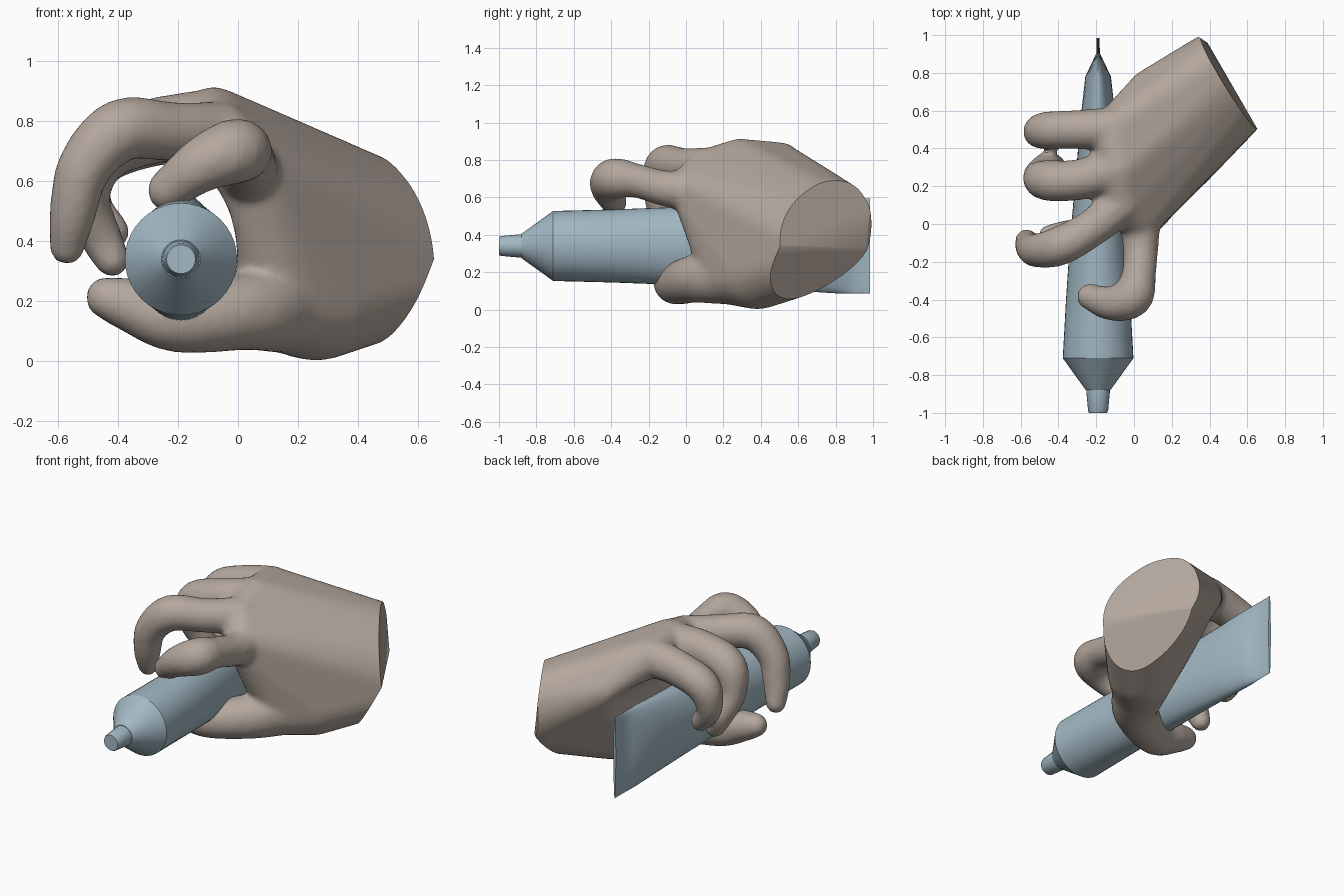
import bpy, bmesh
from math import sin, cos, pi
from mathutils import Vector, Matrix

if "Cube" in bpy.data.objects:
    bpy.data.objects.remove(bpy.data.objects["Cube"])


def material(name, rgb):
    m = bpy.data.materials.new(name)
    m.diffuse_color = (*rgb, 1)
    m.use_nodes = True
    m.node_tree.nodes["Principled BSDF"].inputs["Base Color"].default_value = m.diffuse_color
    return m


def loft(bm, rings):
    """Skin closed rings of points and cap both ends."""
    loops = [[bm.verts.new(p) for p in r] for r in rings]
    n = len(loops[0])
    for a, b in zip(loops, loops[1:]):
        for i in range(n):
            j = (i + 1) % n
            bm.faces.new((a[i], a[j], b[j], b[i]))
    bm.faces.new(loops[0][::-1])
    bm.faces.new(loops[-1])


def finish(bm, name, mat, angle):
    bmesh.ops.recalc_face_normals(bm, faces=bm.faces)
    me = bpy.data.meshes.new(name)
    bm.to_mesh(me)
    bm.free()
    ob = bpy.data.objects.new(name, me)
    bpy.context.collection.objects.link(ob)
    me.materials.append(mat)
    bpy.ops.object.select_all(action='DESELECT')
    ob.select_set(True)
    bpy.context.view_layer.objects.active = ob
    bpy.ops.object.shade_smooth_by_angle(angle=angle)
    return ob


def tube_part(name, profile, sides=40, cx=-0.19, cz=0.34):
    """Elliptical sections along y: (y, half width, half height)."""
    bm = bmesh.new()
    loft(bm, [[(cx + w * cos(2 * pi * i / sides), y, cz + h * sin(2 * pi * i / sides))
               for i in range(sides)] for y, w, h in profile])
    return finish(bm, name, tube_mat, 0.5)


def bake(ob):
    """Apply the modifiers and return the result as a bmesh."""
    dg = bpy.context.evaluated_depsgraph_get()
    bm = bmesh.new()
    bm.from_mesh(bpy.data.meshes.new_from_object(ob.evaluated_get(dg)))
    bpy.data.objects.remove(ob)
    return bm


def ball(bm, x, y, z, r):
    bmesh.ops.create_uvsphere(bm, u_segments=16, v_segments=10, radius=r,
                              matrix=Matrix.Translation((x, y, z)))


def limb(bm, pts, steps=9):
    """Overlapping spheres along a smooth path of (x, y, z, radius)."""
    p = [Vector(q) for q in pts]
    p = [2 * p[0] - p[1]] + p + [2 * p[-1] - p[-2]]
    for k in range(1, len(p) - 2):
        a, b, c, d = p[k - 1:k + 3]
        for s in range(steps + (k == len(p) - 3)):
            t = s / steps
            ball(bm, *(0.5 * (2 * b + (c - a) * t + (2 * a - 5 * b + 4 * c - d) * t * t
                              + (3 * b - a - 3 * c + d) * t ** 3)))


tube_mat = material("tube_blue", (0.36, 0.48, 0.55))
skin_mat = material("skin", (0.46, 0.39, 0.34))

# Squeeze tube: round shoulder flattening to a crimped tail
tube_part("tube_body", [(-0.88, 0.065, 0.065), (-0.71, 0.187, 0.187), (-0.4, 0.170, 0.195),
                        (-0.1, 0.150, 0.206), (0.3, 0.115, 0.224), (0.6, 0.088, 0.24),
                        (0.78, 0.068, 0.252), (0.85, 0.035, 0.255), (0.905, 0.009, 0.255),
                        (0.985, 0.008, 0.255)])
tube_part("tube_cap", [(-1.0, 0.048, 0.048), (-0.99, 0.053, 0.053),
                       (-0.89, 0.062, 0.062), (-0.875, 0.062, 0.062)], 24)

# Palm: hull around the wrist sections, knuckles, thumb base and web
bm = bmesh.new()
side = Vector((0.5, -0.86, 0))
for x, y, z, a, b, lean in [(0.60, 0.82, 0.38, 0.26, 0.26, 0.08), (0.46, 0.74, 0.38, 0.27, 0.28, 0.08)]:
    for i in range(32):
        t = 2 * pi * i / 32
        bm.verts.new(Vector((x, y, z)) + side * (a * cos(t) - lean * sin(t)) + Vector((0, 0, b * sin(t))))
for q in [(0.02, 0.02, 0.66, .11), (-0.06, 0.11, 0.755, .105), (-0.08, 0.29, 0.80, .115),
          (-0.11, 0.50, 0.785, .11), (0.26, 0.38, 0.2, .20), (0.16, 0.24, 0.185, .16),
          (0.08, 0.09, 0.5, .12), (0.08, 0.71, 0.6, .11)]:
    ball(bm, *q)
bmesh.ops.delete(bm, geom=bm.edges[:], context='EDGES_FACES')
bmesh.ops.convex_hull(bm, input=bm.verts[:])
bmesh.ops.delete(bm, geom=[v for v in bm.verts if not v.link_faces], context='VERTS')
palm = finish(bm, "palm", skin_mat, 3)

# Hollow of the palm around the tube
hollow = tube_part("palm_hollow", [(-0.5, 0.18, 0.25), (0.0, 0.19, 0.28), (0.5, 0.23, 0.30),
                                   (1.3, 0.30, 0.32)], 32, -0.2, 0.37)
hollow.hide_render = True
m = palm.modifiers.new("hollow", 'BOOLEAN')
m.operation = 'DIFFERENCE'
m.object = hollow
bm = bake(palm)
bpy.data.objects.remove(hollow)

# Index, middle, ring and little finger
limb(bm, [(0.03, 0.03, 0.635, .115), (0.035, -0.12, 0.65, .096), (0.025, -0.27, 0.69, .092),
          (-0.01, -0.385, 0.70, .11), (-0.12, -0.42, 0.655, .092), (-0.235, -0.385, 0.57, .07)])
limb(bm, [(-0.06, 0.11, 0.755, .11), (-0.22, -0.02, 0.765, .10),
          (-0.39, -0.115, 0.77, .105), (-0.51, -0.14, 0.65, .092), (-0.55, -0.12, 0.5, .08),
          (-0.57, -0.085, 0.38, .06)])
limb(bm, [(-0.09, 0.29, 0.79, .12), (-0.29, 0.235, 0.765, .11),
          (-0.46, 0.23, 0.70, .108), (-0.505, 0.26, 0.55, .08), (-0.46, 0.31, 0.42, .072),
          (-0.42, 0.31, 0.34, .06)])
limb(bm, [(-0.12, 0.505, 0.78, .115), (-0.3, 0.5, 0.75, .105),
          (-0.47, 0.495, 0.68, .1), (-0.5, 0.48, 0.54, .075), (-0.42, 0.45, 0.43, .06)])
# Thumb
limb(bm, [(0.16, 0.24, 0.185, .16), (0.03, 0.05, 0.165, .13), (-0.2, -0.06, 0.14, .112),
          (-0.35, -0.07, 0.185, .092), (-0.44, -0.07, 0.212, .07)])
hand = finish(bm, "hand_parts", skin_mat, 3)

# Fuse and smooth
m = hand.modifiers.new("fuse", 'REMESH')
m.mode = 'VOXEL'
m.voxel_size = 0.016
m = hand.modifiers.new("soften", 'SMOOTH')
m.factor = 0.5
m.iterations = 10
bm = bake(hand)

# Slice the wrist flat with two chamfers
for co, no in [((0.5, 0.755, 0.4), (0.86, 0.5, 0.1)), ((0.57, 0.54, 0.24), (0.8, 0.45, -0.5)),
               ((0.38, 0.965, 0.4), (0.55, 0.83, 0))]:
    bmesh.ops.bisect_plane(bm, geom=bm.verts[:] + bm.edges[:] + bm.faces[:], plane_co=co,
                           plane_no=no, clear_outer=True)
    bmesh.ops.holes_fill(bm, edges=[e for e in bm.edges if e.is_boundary], sides=0)
finish(bm, "hand", skin_mat, 0.7)
